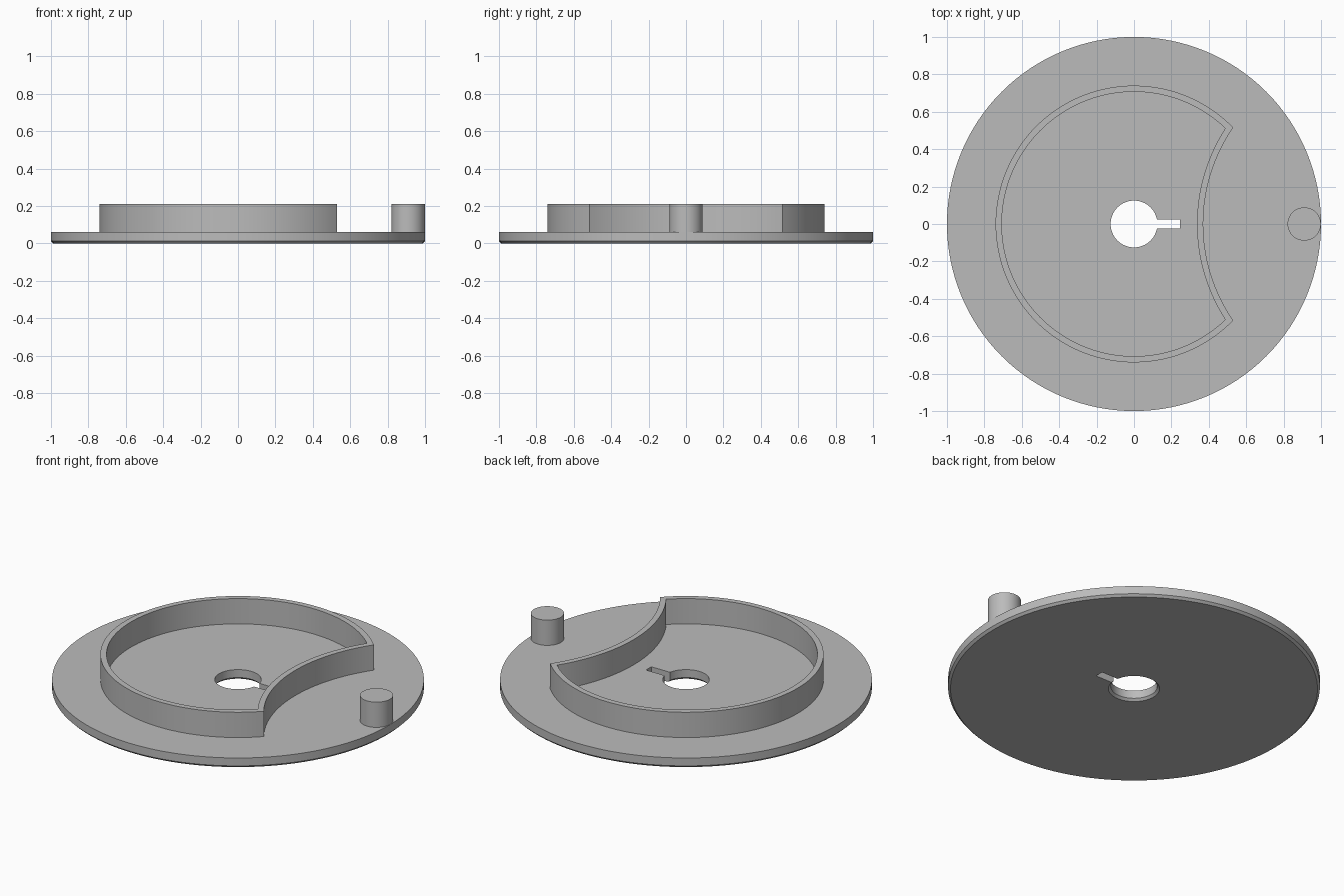
import bpy, bmesh, math

if "Cube" in bpy.data.objects:
    bpy.data.objects.remove(bpy.data.objects["Cube"], do_unlink=True)

grey = bpy.data.materials.new("plain_grey")
grey.use_nodes = True
colour = (0.5, 0.5, 0.5, 1)
grey.diffuse_color = colour
grey.node_tree.nodes["Principled BSDF"].inputs["Base Color"].default_value = colour

PLATE_TOP, TOP = 0.06, 0.21


def finish(name, bm):
    """Turn a bmesh into a grey object with smooth sides and sharp edges."""
    bmesh.ops.recalc_face_normals(bm, faces=bm.faces)
    mesh = bpy.data.meshes.new(name)
    bm.to_mesh(mesh)
    bm.free()
    mesh.materials.append(grey)
    obj = bpy.data.objects.new(name, mesh)
    bpy.context.collection.objects.link(obj)
    bpy.ops.object.select_all(action="DESELECT")
    obj.select_set(True)
    bpy.context.view_layer.objects.active = obj
    bpy.ops.object.shade_smooth_by_angle(angle=math.radians(30))
    return obj


def ring_sweep(bm, sections):
    """Skin a closed chain of sections, each a closed loop of points."""
    rows = [[bm.verts.new(p) for p in s] for s in sections]
    for a, b in zip(rows, rows[1:] + rows[:1]):
        for i in range(len(a)):
            j = (i + 1) % len(a)
            bm.faces.new((a[i], a[j], b[j], b[i]))


def arc(cx, radius, start, end, steps):
    return [(cx + radius * math.cos(start + (end - start) * i / steps),
             radius * math.sin(start + (end - start) * i / steps))
            for i in range(steps + 1)]


# Base plate: turned profile with bottom chamfers on the rim and bore
c = 0.013
profile = [(0.125, PLATE_TOP), (1, PLATE_TOP), (1, c), (1 - c, 0),
           (0.125 + c, 0), (0.125, c)]
bm = bmesh.new()
angles = [math.tau * i / 128 for i in range(128)]
ring_sweep(bm, [[(r * math.cos(a), r * math.sin(a), z) for r, z in profile]
                for a in angles])
plate = finish("base_plate", bm)

# Keyway cut beside the bore
bpy.ops.mesh.primitive_cube_add(size=1, location=(0.1725, 0, 0.03))
cutter = bpy.context.object
cutter.name = "keyway_cutter"
cutter.scale = (0.145, 0.05, 0.2)
cutter.hide_render = True
bpy.context.view_layer.objects.active = plate
cut = plate.modifiers.new("keyway", "BOOLEAN")
cut.object = cutter
cut.operation = "DIFFERENCE"
cut.solver = "EXACT"
bpy.ops.object.modifier_apply(modifier=cut.name)
bpy.data.objects.remove(cutter, do_unlink=True)


# Crescent wall: large arc closed by a concave arc, with even thickness
def crescent(outer_r, bite_r, bite_x=1.279):
    x = (outer_r ** 2 - bite_r ** 2 + bite_x ** 2) / (2 * bite_x)
    y = math.sqrt(outer_r ** 2 - x ** 2)
    a = math.atan2(y, x)
    b = math.atan2(y, x - bite_x)
    big = arc(0, outer_r, a, math.tau - a, 96)
    bite = arc(bite_x, bite_r, math.tau - b, b, 32)
    return big + bite[1:-1]


bm = bmesh.new()
ring_sweep(bm, [[(*o, PLATE_TOP), (*o, TOP), (*i, TOP), (*i, PLATE_TOP)]
                for o, i in zip(crescent(0.74, 0.909), crescent(0.707, 0.942))])
finish("crescent_wall", bm)

# Drive pin near the rim
bm = bmesh.new()
bmesh.ops.create_cone(bm, cap_ends=True, segments=48, radius1=0.089,
                      radius2=0.089, depth=TOP - PLATE_TOP)
bmesh.ops.translate(bm, verts=bm.verts, vec=(0.91, 0, (TOP + PLATE_TOP) / 2))
finish("drive_pin", bm)
